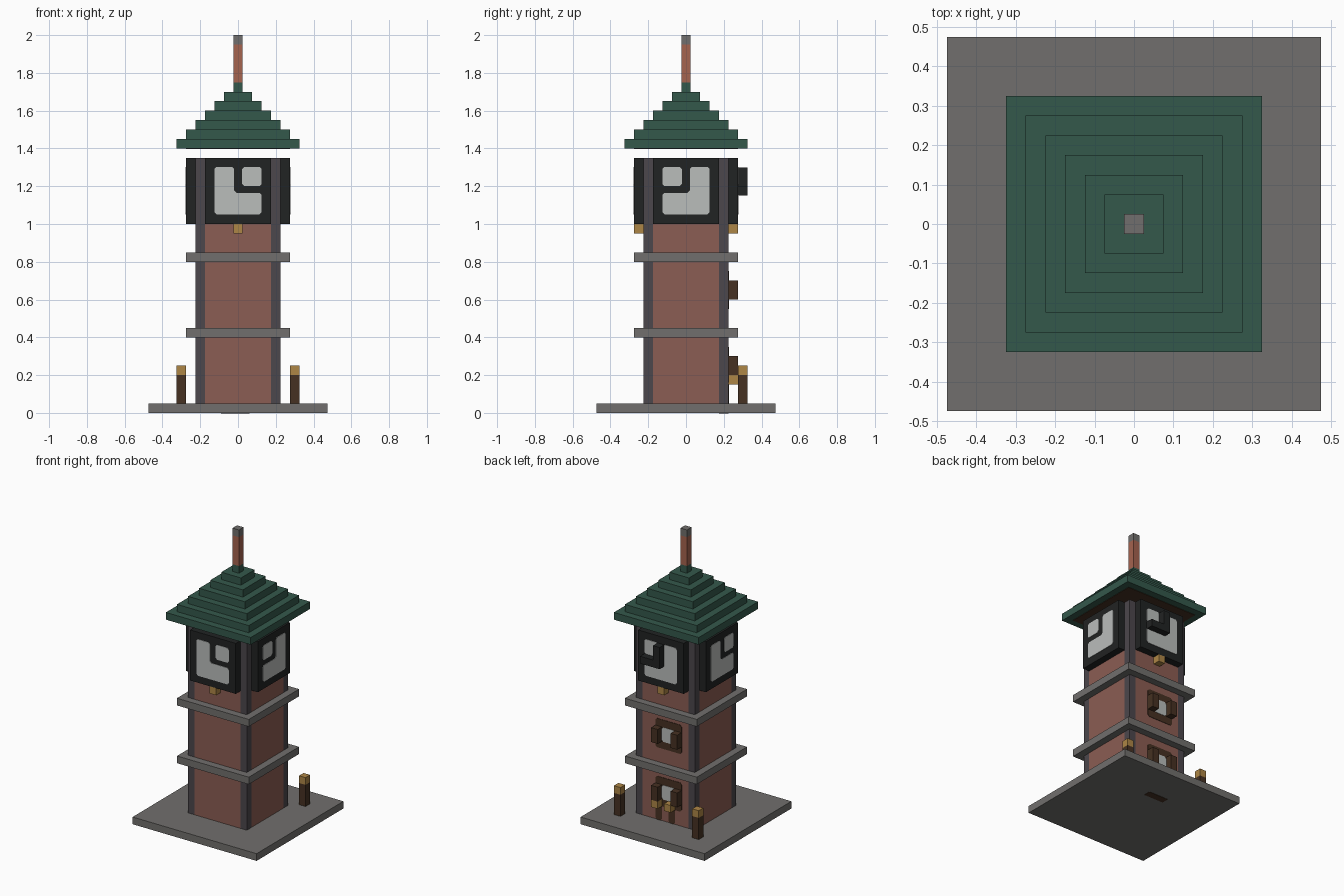
import bpy, bmesh
from mathutils import Vector

cube = bpy.data.objects.get("Cube")
if cube:
    bpy.data.objects.remove(cube)


def material(name, r, g, b):
    lin = [((c / 255 + 0.055) / 1.055) ** 2.4 for c in (r, g, b)]
    m = bpy.data.materials.new(name)
    m.use_nodes = True
    m.diffuse_color = (*lin, 1)
    m.node_tree.nodes["Principled BSDF"].inputs["Base Color"].default_value = (*lin, 1)
    return m


STONE = material("grey stone", 113, 111, 109)
BRICK = material("red brick", 139, 93, 83)
PILLAR = material("dark pillar", 76, 71, 76)
BLACK = material("black", 33, 35, 35)
WHITE = material("pale dial", 186, 189, 187)
GREEN = material("green roof", 52, 88, 75)
WOOD = material("dark wood", 70, 49, 34)
GOLD = material("gold lamp", 174, 134, 70)
COPPER = material("copper", 165, 99, 79)


def finish(name, bm, mat):
    bmesh.ops.recalc_face_normals(bm, faces=bm.faces)
    me = bpy.data.meshes.new(name)
    bm.to_mesh(me)
    bm.free()
    me.materials.append(mat)
    ob = bpy.data.objects.new(name, me)
    bpy.context.collection.objects.link(ob)
    return ob


def box(name, mat, x, y, z):
    """Box from (low, high) ranges."""
    bm = bmesh.new()
    bmesh.ops.create_cube(bm, size=1)
    for v in bm.verts:
        v.co = [(a + b) / 2 + c * (b - a) for c, (a, b) in zip(v.co, (x, y, z))]
    return finish(name, bm, mat)


def block(name, mat, half, z):
    return box(name, mat, (-half, half), (-half, half), z)


SIDES = {
    "front": lambda u, d, z: (u, -d, z),
    "back": lambda u, d, z: (u, d, z),
    "left": lambda u, d, z: (d, u, z),
    "right": lambda u, d, z: (-d, u, z),
}


def plate(name, mat, side, loop, depth, cut=0.012, thick=0.003):
    """Thin plate on a wall, with every corner of its outline clipped."""
    pts = [Vector(p) for p in loop]
    bm = bmesh.new()
    verts = []
    for i, p in enumerate(pts):
        for q in (pts[i - 1], pts[(i + 1) % len(pts)]):
            c = p + (q - p).normalized() * cut
            verts.append(bm.verts.new(SIDES[side](c.x, depth, c.y)))
    face = bm.faces.new(verts)
    out = Vector(SIDES[side](0, thick, 0))
    ext = bmesh.ops.extrude_face_region(bm, geom=[face], use_keep_orig=True)
    bmesh.ops.translate(bm, vec=out, verts=[g for g in ext["geom"] if isinstance(g, bmesh.types.BMVert)])
    return finish(name, bm, mat)


def rect(u0, u1, z0, z1):
    return [(u0, z0), (u1, z0), (u1, z1), (u0, z1)]


# Base, shaft and ledges
block("base", STONE, 0.475, (0, 0.05))
box("base_underside_board", WOOD, (-0.09, 0.06), (0.175, 0.225), (-0.002, 0.001))
w = 0.175
box("shaft_front_back", BRICK, (-w, w), (-0.225, 0.225), (0.05, 1.0))
box("shaft_sides", BRICK, (-0.225, 0.225), (-w, w), (0.05, 1.0))
for sx in (-1, 1):
    for sy in (-1, 1):
        box("corner_pillar", PILLAR, sorted((sx * w, sx * 0.225)), sorted((sy * w, sy * 0.225)), (0.05, 1.35))
for z in (0.4, 0.8):
    block("ledge", STONE, 0.275, (z, z + 0.05))

# Clock storey
box("clock_case_front_back", BLACK, (-w, w), (-0.275, 0.275), (1.0, 1.35))
box("clock_case_sides", BLACK, (-0.275, 0.275), (-w, w), (1.0, 1.35))
dial = [(-0.125, 1.05), (0.125, 1.05), (0.125, 1.165), (-0.02, 1.165), (-0.02, 1.303), (-0.125, 1.303)]
quarter = rect(0.022, 0.125, 1.2, 1.303)
for side, s in (("front", 1), ("back", 1), ("left", -1), ("right", -1)):
    for part, loop in (("dial", dial), ("dial_quarter", quarter)):
        plate(side + "_" + part, WHITE, side, [(s * u, z) for u, z in loop], 0.275)
box("back_long_hand", BLACK, (-0.025, 0.025), (0.27, 0.325), (1.15, 1.3))
box("back_short_hand", BLACK, (0.025, 0.125), (0.27, 0.325), (1.15, 1.2))
for y in (-0.275, 0.225):
    box("clock_lamp", GOLD, (-0.025, 0.025), (y, y + 0.05), (0.95, 1.0))

# Stepped roof and spire
for i in range(6):
    block("roof_step", GREEN, 0.325 - 0.05 * i, (1.4 + 0.05 * i, 1.45 + 0.05 * i))
block("roof_ceiling", WOOD, 0.275, (1.397, 1.401))
block("spire_foot", GREEN, 0.025, (1.7, 1.75))
block("spire", COPPER, 0.025, (1.75, 1.95))
block("spire_tip", STONE, 0.025, (1.95, 2.0))

# Back windows with shutters
for z in (0.2, 0.6):
    plate("window_frame", WOOD, "back", rect(-0.125, 0.075, z - 0.05, z + 0.15), 0.225)
    plate("window_pane", WHITE, "back", rect(-0.075, 0.025, z, z + 0.1), 0.226, thick=0.004)
    for x in (-0.125, 0.025):
        box("shutter", WOOD, (x, x + 0.05), (0.22, 0.275), (z, z + 0.1))

# Back door posts and lamps
for x in (-0.075, 0.025):
    plate("door_post", WOOD, "back", rect(x, x + 0.05, 0.05, 0.16), 0.225)
    box("door_lamp", GOLD, (x, x + 0.05), (0.22, 0.275), (0.15, 0.2))

# Lamp posts on the base
for x in (-0.325, 0.275):
    box("lamp_post", WOOD, (x, x + 0.05), (0.275, 0.325), (0.05, 0.2))
    box("lamp", GOLD, (x, x + 0.05), (0.275, 0.325), (0.2, 0.25))
